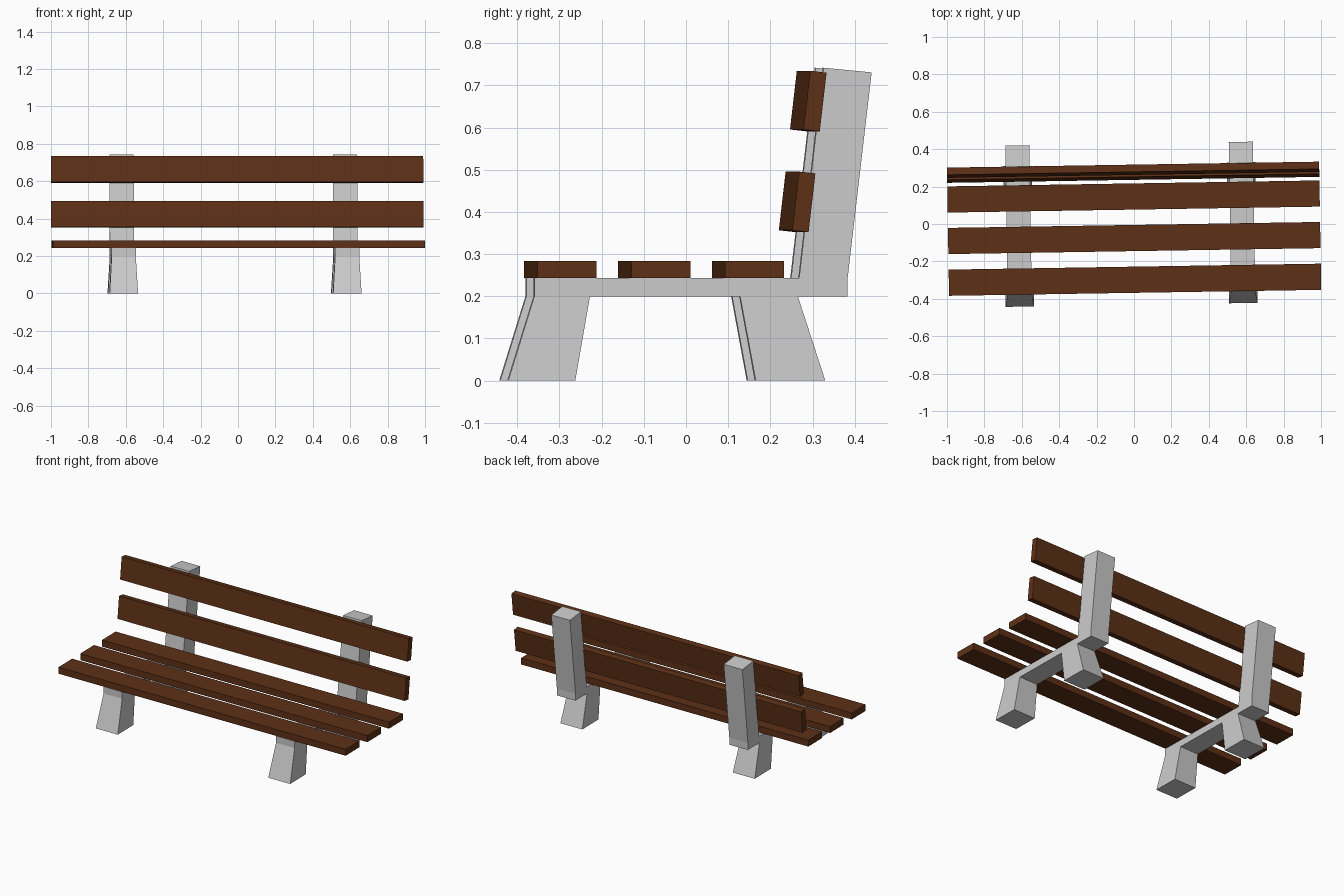
import bpy, bmesh, math
from mathutils import Matrix, Vector

if "Cube" in bpy.data.objects:
    bpy.data.objects.remove(bpy.data.objects["Cube"])

YAW = 0.016                      # whole bench is turned very slightly
TILT = math.radians(-6.6)        # backrest lean
TURN = Matrix.Rotation(YAW, 3, 'Z')

wood = bpy.data.materials.new("brown_wood")
wood.diffuse_color = (0.11, 0.03, 0.008, 1)
wood.use_nodes = True
wood.node_tree.nodes["Principled BSDF"].inputs["Base Color"].default_value = wood.diffuse_color


def add_object(name, bm, loc, tilt=0.0, mat=None):
    bmesh.ops.recalc_face_normals(bm, faces=bm.faces)
    me = bpy.data.meshes.new(name)
    bm.to_mesh(me)
    bm.free()
    if mat:
        me.materials.append(mat)
    ob = bpy.data.objects.new(name, me)
    ob.location = TURN @ Vector(loc)
    ob.rotation_euler = (tilt, 0, YAW)
    bpy.context.collection.objects.link(ob)
    return ob


def slat(name, y, z, depth, height, tilt=0.0):
    bm = bmesh.new()
    bmesh.ops.create_cube(bm, size=1)
    bmesh.ops.scale(bm, vec=(1.99, depth, height), verts=bm.verts)
    add_object(name, bm, (0, y, z), tilt, wood)


# Side frame outline (y, z), in order around the shape
OUTLINE = [
    (-0.432, 0), (-0.273, 0), (-0.238, 0.2),          # front leg
    (0.118, 0.2), (0.155, 0), (0.320, 0), (0.255, 0.2),  # rear leg
    (0.373, 0.2), (0.373, 0.243),                     # rear of rail
    (0.430, 0.731), (0.316, 0.742),                   # post top
    (0.258, 0.243), (-0.370, 0.243), (-0.370, 0.2),   # rail top and front
]
# Side panels by outline index: front leg, rear leg, rail, post
PANELS = [(0, 1, 2, 13), (3, 4, 5, 6), (13, 2, 3, 6, 7, 8, 11, 12), (11, 8, 9, 10)]


def frame(name, x):
    bm = bmesh.new()
    sides = []
    for s in (-1, 1):
        # feet flare out a little in width
        vs = [bm.verts.new((s * (0.076 if z == 0 else 0.0645), y, z)) for y, z in OUTLINE]
        for p in PANELS:
            bm.faces.new([vs[i] for i in p])
        sides.append(vs)
    l, r = sides
    n = len(OUTLINE)
    for i in range(n):
        j = (i + 1) % n
        bm.faces.new((l[i], l[j], r[j], r[i]))
    add_object(name, bm, (x, 0, 0))


frame("left_frame", -0.617)
frame("right_frame", 0.578)

# Seat slats
for i, y in enumerate((-0.298, -0.075, 0.147)):
    slat(f"seat_slat_{i + 1}", y, 0.2635, 0.14, 0.041)

# Backrest slats
for i, (y, z) in enumerate(((0.2635, 0.424), (0.290, 0.663))):
    slat(f"back_slat_{i + 1}", y, z, 0.039, 0.14, TILT)
